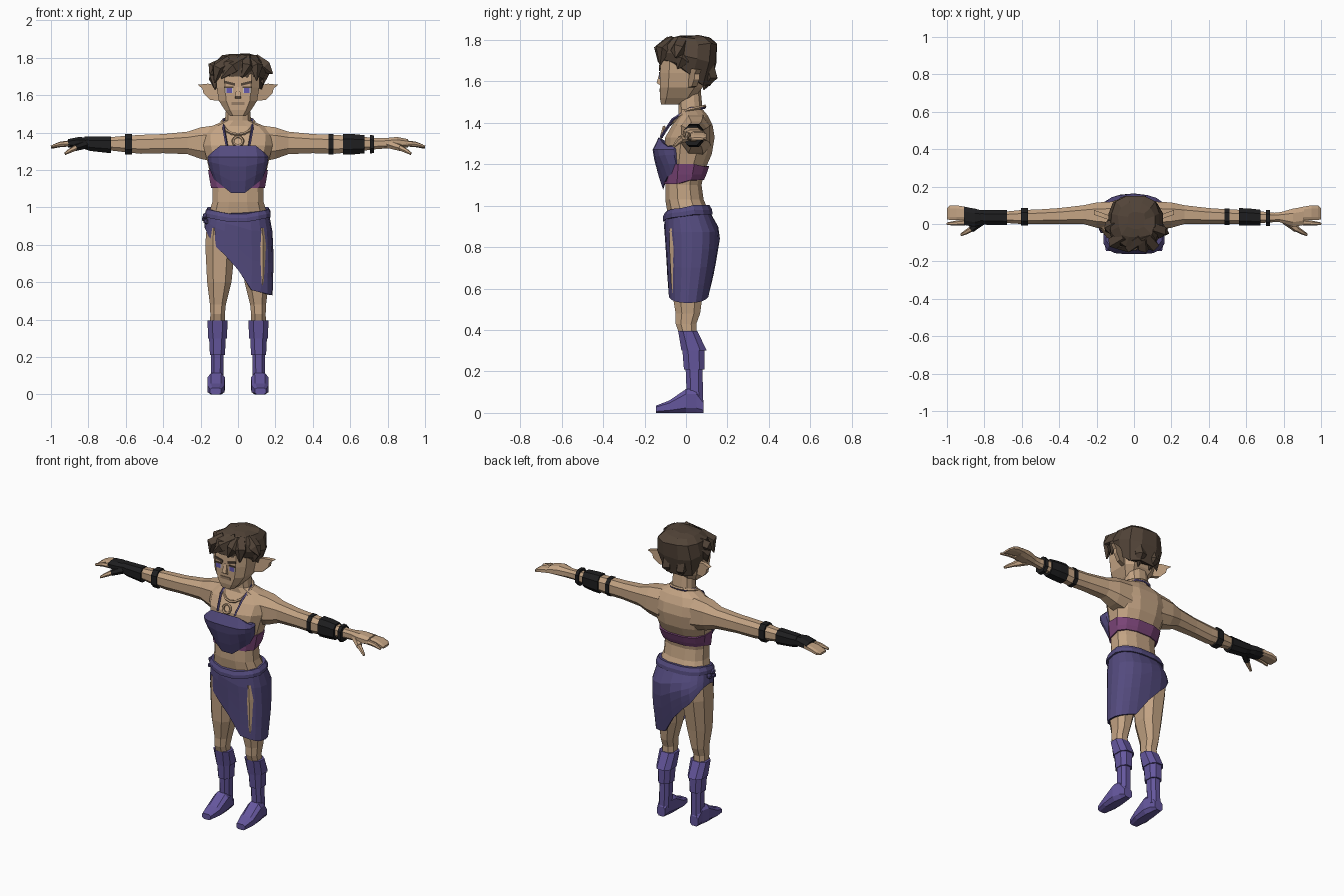
import bpy, bmesh, math, random
from mathutils import Vector as V

if "Cube" in bpy.data.objects:
    bpy.data.objects.remove(bpy.data.objects["Cube"])

random.seed(4)


def mat(name, *c):
    m = bpy.data.materials.new(name)
    m.diffuse_color = (*c, 1)
    m.use_nodes = True
    m.node_tree.nodes["Principled BSDF"].inputs["Base Color"].default_value = m.diffuse_color
    return m


SKIN = mat("skin tan", 0.55, 0.37, 0.23)
CLOTH = mat("cloth indigo", 0.088, 0.07, 0.21)
DARK = mat("trim dark indigo", 0.04, 0.03, 0.12)
BOOT = mat("boot violet", 0.13, 0.095, 0.34)
BAND = mat("band magenta", 0.2, 0.06, 0.19)
HAIR = mat("hair brown", 0.085, 0.058, 0.04)
BLACK = mat("glove black", 0.013, 0.013, 0.014)
WHITE = mat("eye white", 0.6, 0.55, 0.5)
IRIS = mat("iris violet", 0.13, 0.1, 0.42)
LIP = mat("lip brown", 0.3, 0.2, 0.13)


def make(name, rings, mats, cap=True, loop=False, mirror=False):
    """Join rings of points into one faceted skin."""
    bm = bmesh.new()
    rs = [[bm.verts.new(p) for p in r] for r in rings]
    n = len(rs[0])
    for a, b in zip(rs, rs[1:] + ([rs[0]] if loop else [])):
        for i in range(n):
            bm.faces.new((a[i], a[(i + 1) % n], b[(i + 1) % n], b[i]))
    if cap and not loop:
        bm.faces.new(rs[0])
        bm.faces.new(rs[-1])
    bmesh.ops.recalc_face_normals(bm, faces=bm.faces[:])
    me = bpy.data.meshes.new(name)
    bm.to_mesh(me)
    bm.free()
    ob = bpy.data.objects.new(name, me)
    bpy.context.collection.objects.link(ob)
    for m in (mats if isinstance(mats, list) else [mats]):
        me.materials.append(m)
    if mirror:
        ob.modifiers.new("mirror", 'MIRROR')
    return ob


def loft(name, axis, secs, m, n=8, p=0.8, fn=None, sx=1, **kw):
    """Sections: position along axis, then low/high limits on the other two axes."""
    top = math.cos(math.pi / n) ** p
    rings = []
    for pos, a0, a1, b0, b1 in secs:
        r = []
        for i in range(n):
            t = (i + 0.5) * 2 * math.pi / n
            c, s = math.cos(t), math.sin(t)
            a = (a0 + a1) / 2 + (a1 - a0) / 2 * math.copysign(abs(c) ** p, c) / top
            b = (b0 + b1) / 2 + (b1 - b0) / 2 * math.copysign(abs(s) ** p, s) / top
            v = V({'z': (a, b, pos), 'x': (pos, a, b), 'y': (a, pos, b)}[axis])
            v = fn(v) if fn else v
            r.append(V((v.x * sx, v.y, v.z)))
        rings.append(r)
    return make(name, rings, m, **kw)


def tube(name, pts, radii, m, n=6, loop=False, sx=1, **kw):
    pts = [V((p[0] * sx, p[1], p[2])) for p in pts]
    k = len(pts)
    d = (pts[-1] - pts[0]).normalized()
    ref = V((0, 1, 0)) if abs(d.z) > 0.8 and not loop else V((0, 0, 1))
    rings = []
    for i, p in enumerate(pts):
        t = pts[(i + 1) % k] - pts[i - 1] if loop else pts[min(i + 1, k - 1)] - pts[max(i - 1, 0)]
        u = t.cross(ref).normalized()
        w = t.cross(u).normalized()
        r = radii[i] if isinstance(radii, list) else radii
        rings.append([p + r * (u * math.cos(a) + w * math.sin(a))
                      for a in (2 * math.pi * j / n for j in range(n))])
    return make(name, rings, m, loop=loop, **kw)


def lerp(table, x):
    for a, b in zip(table, table[1:]):
        if x <= b[0]:
            t = max(0, (x - a[0]) / (b[0] - a[0]))
            return [p + (q - p) * t for p, q in zip(a, b)][1:]
    return table[-1][1:]


def sym(*rows):
    return [(z, -w, w, y0, y1) for z, w, y0, y1 in rows]


# torso and neck
loft("torso", 'z', sym((.79, .11, -.05, .1), (.86, .15, -.08, .125), (.97, .155, -.09, .11),
     (1.03, .137, -.1, .085), (1.1, .135, -.1, .075), (1.17, .147, -.1, .09), (1.25, .165, -.105, .125),
     (1.33, .185, -.1, .138), (1.39, .19, -.065, .128), (1.435, .14, -.035, .105),
     (1.465, .07, -.035, .08), (1.57, .06, -.04, .07)), SKIN, n=12)

# legs, boots
loft("leg", 'z', [(.89, .02, .168, -.08, .12), (.8, .015, .175, -.08, .12), (.6, .035, .165, -.07, .085),
     (.48, .065, .15, -.05, .068), (.43, .07, .148, -.05, .05), (.36, .07, .15, -.025, .05)], SKIN, mirror=True)
loft("boot_upper_cuff", 'z', [(.395, .055, .163, -.038, .055), (.3, .06, .16, -.022, .1)], BOOT, mirror=True)
loft("boot_lower_cuff", 'z', [(.31, .065, .155, -.018, .09), (.21, .07, .15, -.01, .09)], BOOT, mirror=True)
loft("boot_shaft", 'z', [(.22, .076, .145, -.002, .08), (.05, .08, .145, .005, .082)], BOOT, mirror=True)
loft("boot_foot", 'y', [(-.145, .09, .15, 0, .035), (-.08, .073, .163, 0, .06), (0, .07, .163, 0, .115),
     (.05, .08, .15, 0, .115), (.085, .088, .143, 0, .06)], BOOT, p=.6, mirror=True)

# arms
loft("arm", 'x', [(.11, -.03, .12, 1.24, 1.44), (.2, -.02, .115, 1.26, 1.428), (.27, 0, .1, 1.285, 1.405),
     (.4, 0, .085, 1.29, 1.392), (.52, 0, .077, 1.287, 1.388), (.6, 0, .075, 1.295, 1.383),
     (.75, .01, .06, 1.313, 1.37), (.8, .01, .065, 1.315, 1.37)], SKIN, mirror=True)

# hands: bare on the right of the front, fingerless glove on the other side
for sx, m, side in ((1, SKIN, "bare"), (-1, BLACK, "gloved")):
    loft(side + "_palm", 'x', [(.78, .01, .062, 1.315, 1.37), (.85, -.015, .082, 1.317, 1.377),
         (.91, -.005, .092, 1.322, 1.365)], m, sx=sx)
    loft(side + "_fingers", 'x', [(.89, .022, .09, 1.327, 1.36), (.95, .022, .1, 1.322, 1.352),
         (.985, .022, .1, 1.316, 1.338), (1.0, .025, .085, 1.316, 1.328)], SKIN, sx=sx, p=.6)
    tube(side + "_index_finger", [(.88, .01, 1.342), (.95, .005, 1.338), (1, .001, 1.325)],
         [.016, .013, .007], SKIN, sx=sx)
    tube(side + "_thumb_base", [(.81, .02, 1.338), (.87, -.028, 1.318)], [.024, .018], m, sx=sx)
    tube(side + "_thumb", [(.865, -.024, 1.32), (.9, -.045, 1.302), (.925, -.058, 1.287)],
         [.016, .012, .007], SKIN, sx=sx)
loft("glove_cuff", 'x', [(.68, -.006, .075, 1.29, 1.38), (.79, -.004, .074, 1.302, 1.378),
     (.82, 0, .074, 1.312, 1.378)], BLACK, sx=-1)

# arm bands and bracer
for sx, x0, x1, g in ((-1, .567, .605, .008), (1, .484, .51, .006), (1, .562, .675, .008), (1, .705, .726, .012)):
    loft("arm_band", 'x', [(x, -g, .077 + g - .12 * max(0, x - .6), 1.29 - g + .1 * max(0, x - .6),
         1.386 + g - .1 * max(0, x - .6)) for x in (x0, (x0 + x1) / 2, x1)], BLACK, sx=sx)


# chest wrap and magenta back band
def bodice_shape(v):
    ax = abs(v.x)
    z = v.z + .8 * ax * max(0, min(1, (1.27 - v.z) / .22))
    if v.z > 1.3:
        z -= max(0, ax - .1) * .9
    y = v.y + (.02 * max(0, 1 - ax / .06) if v.z > 1.15 and v.y < -.08 else 0)
    return V((v.x, y, z))


loft("bodice", 'z', sym((1.048, .13, -.11, 0), (1.12, .15, -.132, 0), (1.21, .16, -.158, 0),
     (1.27, .163, -.166, 0), (1.33, .15, -.138, 0)), CLOTH, n=16, fn=bodice_shape)
loft("back_band", 'z', sym((1.105, .144, -.107, .087), (1.15, .152, -.108, .098), (1.2, .16, -.11, .112)), BAND,
     n=12, fn=lambda v: V((v.x, v.y, v.z + (.02 if v.z < 1.12 and v.y > 0 else -.01 if v.z > 1.18 and v.y > .05 else 0))))
tube("neck_strap", [(.06, -.12, 1.33), (.075, -.065, 1.415), (.08, .02, 1.468), (.05, .078, 1.472),
     (0, .09, 1.474)], .007, CLOTH, n=4, mirror=True)

# necklace with ring pendant
loop = []
for i in range(16):
    a = 2 * math.pi * i / 16
    s = math.sin(a)
    loop.append((.085 * math.cos(a), .005 + .085 * s, 1.46 + (.07 if s < 0 else .02) * s))
tube("necklace", loop, .008, SKIN, n=5, loop=True)
bpy.ops.mesh.primitive_torus_add(major_radius=.026, minor_radius=.008, major_segments=10, minor_segments=5,
                                 location=(0, -.112, 1.355), rotation=(math.radians(75), 0, 0))
bpy.context.object.name = "pendant_ring"
bpy.context.object.data.materials.append(SKIN)

# wrap skirt with slanted hem
body = sym((.53, .185, -.085, .105), (.7, .19, -.092, .14), (.85, .187, -.102, .165),
           (.9, .18, -.106, .155), (.97, .165, -.1, .115))
hem = [(-.19, .9), (-.13, .8), (-.02, .7), (.065, .56), (.19, .53)]
rings = []
for k in range(6):
    ring = []
    for i in range(20):
        a = 2 * math.pi * i / 20
        c, s = (math.copysign(abs(f) ** .8, f) for f in (math.cos(a), math.sin(a)))
        z = .957 + (lerp(hem, c * .188)[0] - .957) * k / 5
        x0, x1, y0, y1 = lerp(body, z)
        ring.append(V((x1 * c, (y0 + y1) / 2 + (y1 - y0) / 2 * s, z)))
    rings.append(ring)
skirt = make("wrap_skirt", rings, [CLOTH, DARK], cap=False)
sol = skirt.modifiers.new("thickness", 'SOLIDIFY')
sol.thickness, sol.offset, sol.material_offset_rim = .012, -1, 1

# waistband, dipping at the front, and side knot
loft("waistband", 'z', sym((.948, .174, -.112, .128), (.97, .174, -.112, .126), (.992, .162, -.102, .114)), CLOTH,
     n=16, fn=lambda v: V((v.x, v.y, v.z - (.035 * (1 - abs(v.x) / .18) if v.y < 0 else -.01))))
for p, r in (((-.172, -.02, .955), .02), ((-.178, .02, .94), .018), ((-.17, -.035, .925), .016)):
    bpy.ops.mesh.primitive_ico_sphere_add(subdivisions=1, radius=r, location=p)
    bpy.context.object.name = "side_knot"
    bpy.context.object.data.materials.append(CLOTH)

# head, nose and ears
loft("head", 'z', sym((1.488, .042, -.12, -.03), (1.52, .07, -.126, .04), (1.57, .102, -.125, .08),
     (1.64, .114, -.125, .1), (1.71, .116, -.122, .11), (1.77, .1, -.09, .11)), SKIN, p=.55)
loft("nose", 'z', [(1.583, -.017, .017, -.128, -.115), (1.592, -.016, .016, -.142, -.115),
     (1.645, -.008, .008, -.127, -.115)], SKIN, n=4)
ear = [(.1, 1.57), (.15, 1.575), (.185, 1.61), (.19, 1.635), (.215, 1.656), (.16, 1.662), (.1, 1.65)]
make("ear", [[V((x, y + (x - .1) * .35, z)) for x, z in ear] for y in (.01, .035)], SKIN, mirror=True)


# painted face plates
def plate(name, x, z, w, h, y, m, slant=0, mirror=True):
    corners = [(-w, -h), (w, -h), (w, h), (-w, h)]
    make(name, [[V((x + a, yy, z + b + slant * a)) for a, b in corners] for yy in (y, y + .006)], m, mirror=mirror)


plate("eye", .048, 1.625, .021, .014, -.128, WHITE)
plate("iris", .047, 1.625, .015, .014, -.130, IRIS)
plate("eye_line", .048, 1.642, .023, .004, -.131, HAIR)
plate("eyebrow", .045, 1.664, .028, .007, -.130, HAIR, slant=.25)
plate("mouth", 0, 1.557, .034, .008, -.129, LIP, mirror=False)


# hair cap, longer at the nape, with choppy locks
def hair_shape(v):
    t = max(0, min(1, (v.y + .06) / .15)) * max(0, min(1, (1.76 - v.z) / .06))
    j = [random.uniform(-.008, .008) for _ in range(3)]
    return V((v.x + j[0], v.y + j[1], v.z - .12 * t + j[2] * .6))


loft("hair_cap", 'z', [(1.7, -.125, .13, -.125, .115), (1.738, -.138, .15, -.132, .142),
     (1.78, -.125, .14, -.115, .142), (1.81, -.085, .11, -.075, .11), (1.82, -.04, .06, -.03, .06)],
     HAIR, n=12, fn=hair_shape)
locks = [((.04, -.07, 1.79), (-.03, -.12, 1.745), (-.09, -.13, 1.69)),
         ((.05, -.07, 1.79), (.05, -.125, 1.75), (.02, -.132, 1.695)),
         ((.06, -.06, 1.79), (.1, -.115, 1.75), (.1, -.125, 1.68)),
         ((-.05, -.06, 1.78), (-.11, -.1, 1.74), (-.125, -.1, 1.665)),
         ((.09, -.02, 1.79), (.15, -.04, 1.75), (.185, -.05, 1.715)),
         ((.1, .0, 1.74), (.135, -.02, 1.7), (.135, -.04, 1.66)),
         ((-.09, .0, 1.76), (-.135, -.02, 1.74), (-.15, -.04, 1.71)),
         ((-.1, .02, 1.73), (-.125, -.02, 1.69), (-.122, -.04, 1.63)),
         ((.05, .1, 1.68), (.05, .118, 1.62), (.04, .085, 1.56)),
         ((-.05, .1, 1.68), (-.05, .118, 1.62), (-.04, .085, 1.565))]
for pts in locks:
    tube("hair_lock", pts, [.035, .036, .004], HAIR, n=5)
